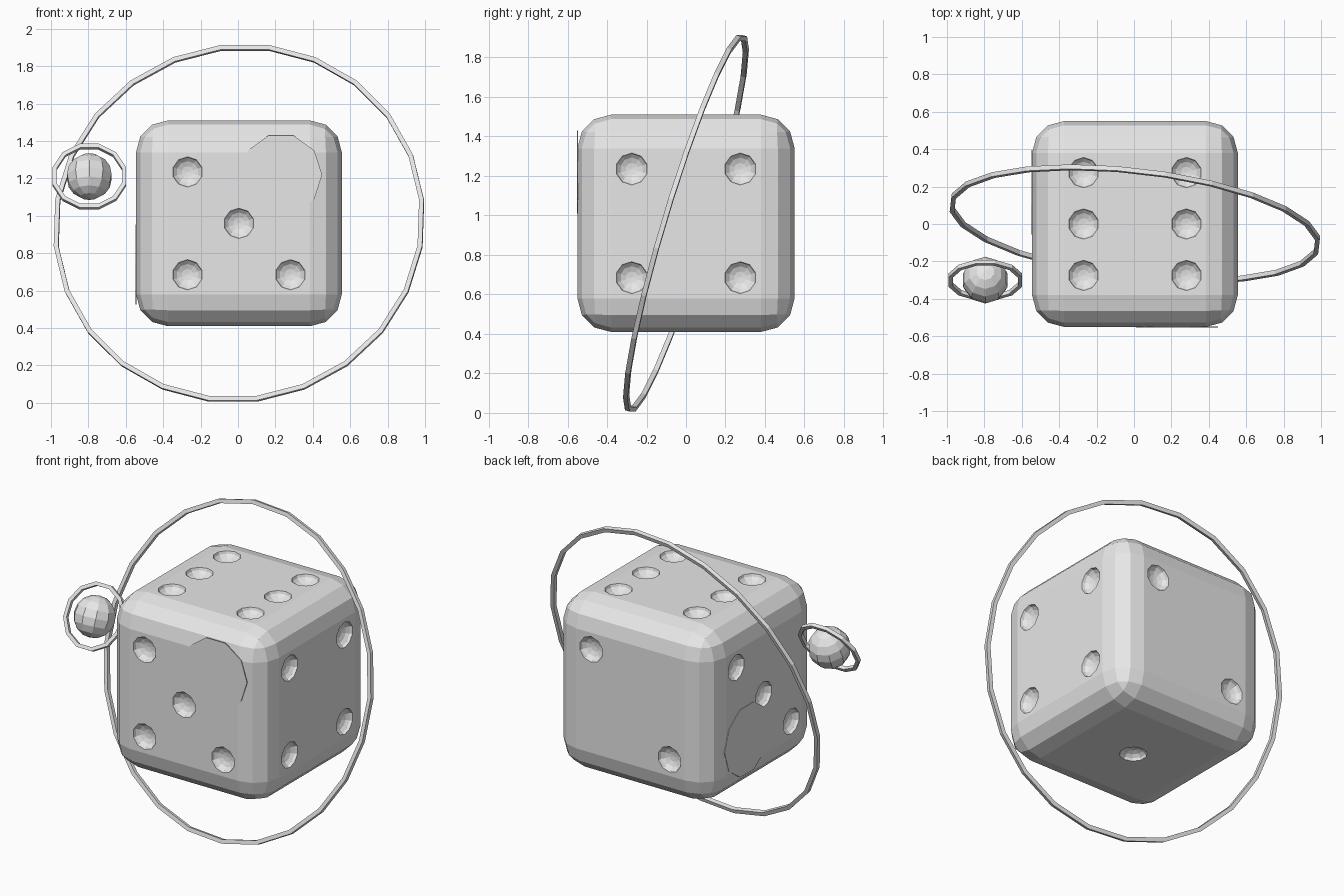
import bpy, bmesh, math
from mathutils import Matrix, Vector, Euler

if "Cube" in bpy.data.objects:
    bpy.data.objects.remove(bpy.data.objects["Cube"], do_unlink=True)

GREY = (0.8, 0.8, 0.8, 1.0)
grey = bpy.data.materials.new("plain_grey")
grey.diffuse_color = GREY
grey.use_nodes = True
grey.node_tree.nodes["Principled BSDF"].inputs["Base Color"].default_value = GREY

CENTRE = Vector((0.005, 0.0, 0.96))
HALF = 0.55
STEP = 0.275


def add_object(name, bm):
    bmesh.ops.recalc_face_normals(bm, faces=bm.faces)
    mesh = bpy.data.meshes.new(name)
    bm.to_mesh(mesh)
    bm.free()
    mesh.materials.append(grey)
    obj = bpy.data.objects.new(name, mesh)
    bpy.context.collection.objects.link(obj)
    return obj


def facing(position, normal):
    """Matrix that puts local z along the normal."""
    turn = Vector(normal).to_track_quat('Z', 'Y').to_matrix().to_4x4()
    return Matrix.Translation(position) @ turn


def ring(name, centre, rotation, outer, width, segments):
    """Hoop with a square section and a flat side resting on its axes."""
    bm = bmesh.new()
    inner, h = outer - width, width / 2
    section = [(inner, -h), (outer, -h), (outer, h), (inner, h)]
    loops = []
    for i in range(segments):
        a = math.tau * (i + 0.5) / segments
        loops.append([bm.verts.new((r * math.cos(a), r * math.sin(a), z))
                      for r, z in section])
    for i, a in enumerate(loops):
        b = loops[(i + 1) % segments]
        for j in range(4):
            k = (j + 1) % 4
            bm.faces.new((a[j], a[k], b[k], b[j]))
    obj = add_object(name, bm)
    obj.location, obj.rotation_euler = centre, rotation
    return obj


# Die body with rounded edges
bm = bmesh.new()
bmesh.ops.create_cube(bm, size=2 * HALF, matrix=Matrix.Translation(CENTRE))
bmesh.ops.bevel(bm, geom=bm.edges[:], offset=0.17, segments=3, profile=0.5,
                affect='EDGES')
die = add_object("die_body", bm)

# Pips: face normal and grid positions on that face
square = [(-1, -1), (1, -1), (-1, 1), (1, 1)]
pips = {
    (0, -1, 0): square + [(0, 0)],
    (1, 0, 0): square,
    (0, 0, 1): square + [(-1, 0), (1, 0)],
    (-1, 0, 0): [(-1, -1), (0, 0), (1, 1)],
    (0, 1, 0): [(-1, -1), (1, 1)],
    (0, 0, -1): [(0, 0)],
}
bm = bmesh.new()
for normal, spots in pips.items():
    axes = [Vector(a) for a, n in zip(((1, 0, 0), (0, 1, 0), (0, 0, 1)), normal) if n == 0]
    for u, v in spots:
        spot = CENTRE + Vector(normal) * (HALF + 0.003) + STEP * (u * axes[0] + v * axes[1])
        bmesh.ops.create_uvsphere(bm, u_segments=10, v_segments=8, radius=0.082,
                                  matrix=facing(spot, normal) @ Matrix.Diagonal((1, 1, 0.6, 1)))
cutter = add_object("pip_cutter", bm)
cutter.hide_render = True
cut = die.modifiers.new("pips", 'BOOLEAN')
cut.operation, cut.solver, cut.object = 'DIFFERENCE', 'EXACT', cutter
bpy.context.view_layer.update()
die.data = bpy.data.meshes.new_from_object(
    die.evaluated_get(bpy.context.evaluated_depsgraph_get()))
die.modifiers.clear()
bpy.data.objects.remove(cutter, do_unlink=True)

# Thin round plates on the front and right faces
for name, spot, normal, radius in (
        ("front_plate", (0.23, -HALF, 1.22), (0, -1, 0), 0.22),
        ("side_plate", (CENTRE.x - HALF, 0.17, 0.74), (-1, 0, 0), 0.225)):
    bm = bmesh.new()
    quarter = Matrix.Rotation(math.pi / 2, 4, 'Z')
    bmesh.ops.create_cone(bm, cap_ends=True, segments=10, radius1=radius, radius2=radius,
                          depth=0.005, matrix=facing(spot, normal) @ quarter)
    add_object(name, bm)

# Large hoop around the die
ring("large_ring", CENTRE, Euler((1.28, 0, -0.115)), 1.0, 0.025, 24)

# Small ball with its own hoop
ball_centre = Vector((-0.795, -0.3, 1.21))
bm = bmesh.new()
bmesh.ops.create_uvsphere(bm, u_segments=10, v_segments=8, radius=0.125)
ball = add_object("small_ball", bm)
ball.location, ball.rotation_euler = ball_centre, (-0.4, 0, 0)
ring("small_ring", ball_centre, Euler((math.radians(60), 0, 0)), 0.203, 0.023, 12)
